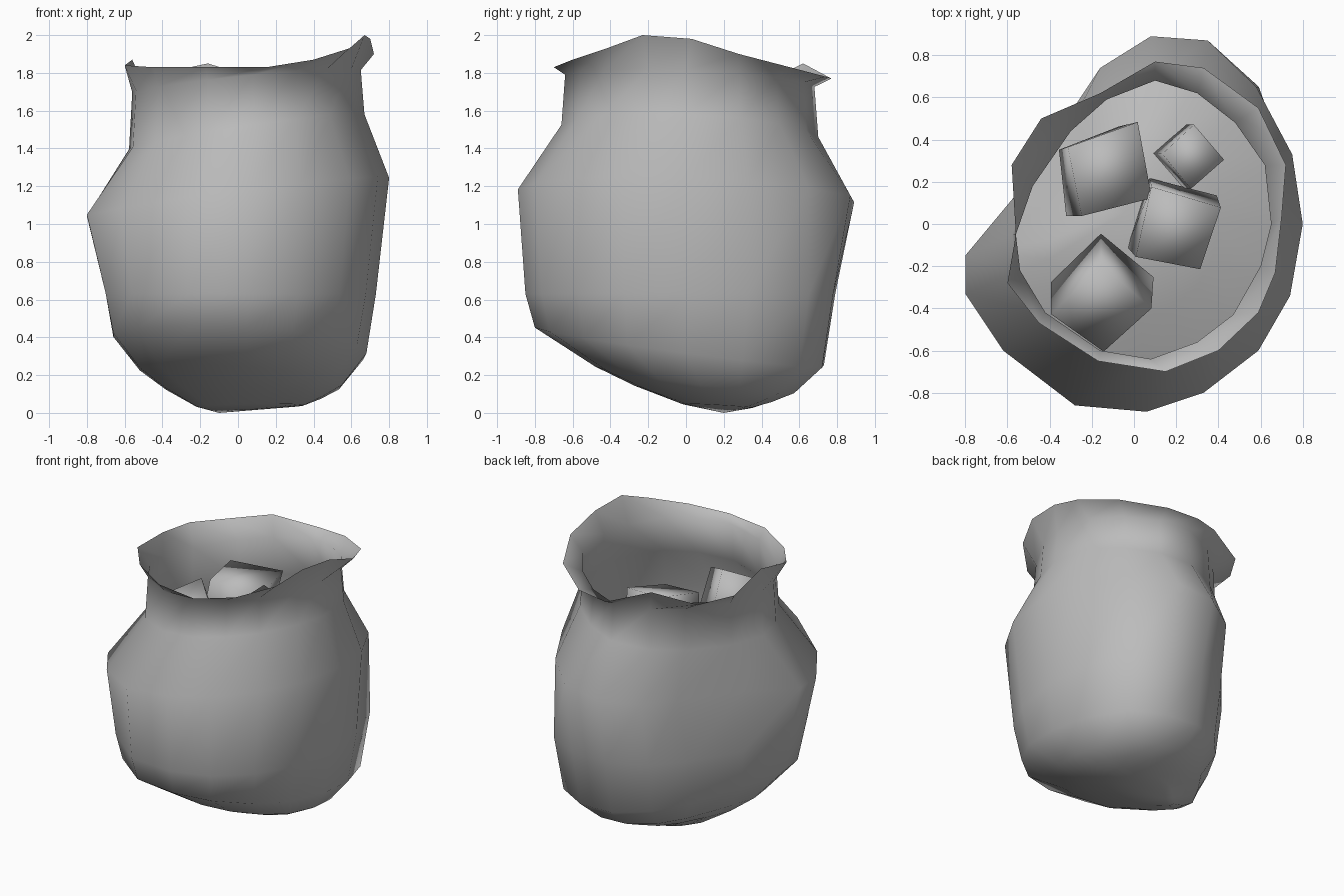
import bpy, bmesh
from mathutils import Vector, Matrix, Euler

if "Cube" in bpy.data.objects:
    bpy.data.objects.remove(bpy.data.objects["Cube"])

grey = bpy.data.materials.new("plain_grey")
grey.use_nodes = True
grey.diffuse_color = (0.5, 0.5, 0.5, 1)
grey.node_tree.nodes["Principled BSDF"].inputs["Base Color"].default_value = (0.5, 0.5, 0.5, 1)

# Plan outlines, counterclockwise from +x
BASE = [(.68, 0), (.66, .3), (.55, .6), (.33, .72), (.08, .73), (-.16, .62), (-.33, .43), (-.52, .12),
        (-.66, -.15), (-.66, -.32), (-.53, -.55), (-.25, -.78), (.05, -.8), (.29, -.72), (.5, -.54), (.63, -.31)]
WAIST = [(.8, 0), (.75, .33), (.58, .65), (.35, .87), (.08, .89), (-.16, .74), (-.3, .53), (-.55, .15),
         (-.8, -.15), (-.8, -.33), (-.62, -.6), (-.28, -.86), (.06, -.89), (.33, -.8), (.59, -.6), (.74, -.34)]
NECK = [(.65, 0), (.62, .28), (.48, .48), (.3, .62), (.1, .68), (-.13, .59), (-.3, .44), (-.48, .18),
        (-.56, -.05), (-.54, -.22), (-.42, -.42), (-.16, -.6), (.08, -.64), (.3, -.56), (.47, -.43), (.6, -.2)]
RIM = [(.7, .03, 1.98), (.72, .28, 1.9), (.59, .55, 1.83), (.33, .74, 1.78), (.1, .77, 1.77),
       (-.16, .62, 1.85), (-.44, .5, 1.79), (-.58, .28, 1.81), (-.56, -.05, 1.87), (-.6, -.28, 1.84),
       (-.45, -.47, 1.83), (-.17, -.65, 1.83), (.15, -.7, 1.83), (.4, -.6, 1.87), (.59, -.42, 1.93),
       (.67, -.23, 2.0)]


def ring(outline, plane, scale=1.0):
    """Outline scaled and laid on a tilted plane: z = a + b*x + c*y."""
    a, b, c = plane
    return [Vector((x * scale, y * scale, a + b * x * scale + c * y * scale)) for x, y in outline]


def fit(outline, x0, x1, y0, y1):
    """Outline stretched to fill a box."""
    xs, ys = [p[0] for p in outline], [p[1] for p in outline]
    return [(x0 + (x - min(xs)) / (max(xs) - min(xs)) * (x1 - x0),
             y0 + (y - min(ys)) / (max(ys) - min(ys)) * (y1 - y0)) for x, y in outline]


def finish(name, bm):
    mesh = bpy.data.meshes.new(name)
    bm.to_mesh(mesh)
    bm.free()
    mesh.materials.append(grey)
    mesh.shade_smooth()
    obj = bpy.data.objects.new(name, mesh)
    bpy.context.collection.objects.link(obj)


def loft(name, rings, base=None, top=None):
    """Skin the rings upwards, closing an end with a fan to a point."""
    bm = bmesh.new()
    loops = [[bm.verts.new(p) for p in r] for r in rings]
    n = len(loops[0])
    for a, b in zip(loops, loops[1:]):
        for i in range(n):
            j = (i + 1) % n
            bm.faces.new((a[i], a[j], b[j], b[i]))
    if base:
        tip = bm.verts.new(base)
        for i in range(n):
            bm.faces.new((tip, loops[0][(i + 1) % n], loops[0][i]))
    if top:
        tip = bm.verts.new(top)
        for i in range(n):
            bm.faces.new((tip, loops[-1][i], loops[-1][(i + 1) % n]))
    finish(name, bm)


# Sack: one open skin from the base up to the flared lip
loft("sack", [
    ring(fit(BASE, -.22, .35, -.02, .35), (.045, .02, -.06)),
    ring(fit(BASE, -.38, .45, -.27, .46), (.115, -.03, -.11)),
    ring(fit(BASE, -.52, .55, -.48, .58), (.19, -.06, -.12)),
    ring(BASE, (.35, -.05, -.13)),
    ring(fit(BASE, -.7, .73, -.85, .79), (.63, 0, 0)),
    ring(WAIST, (1.14, .13, -.04)),
    ring(NECK, (1.48, .15, -.05), 1.03),
    ring(NECK, (1.75, .1, -.05)),
    [Vector(p) for p in RIM],
], base=(-.1, .2, 0))

# Domed heap filling the sack
loft("heap", [
    ring(WAIST, (.95, .05, 0), .93),
    ring(WAIST, (1.15, -.05, .05), .5),
], top=(-.05, .05, 1.25))


# Chunks: lumpy cubes with every corner nudged
def chunk(name, centre, size, turn, nudges):
    bm = bmesh.new()
    bmesh.ops.create_cube(bm, size=1)
    for v, push in zip(bm.verts, nudges):
        v.co *= push
    m = Matrix.LocRotScale(Vector(centre), Euler(turn), Vector(size))
    bmesh.ops.transform(bm, matrix=m, verts=bm.verts)
    finish(name, bm)


chunk("chunk_back_right", (-.16, .25, 1.38), (.35, .35, .36), (.05, .2, .25), (1, 1, .8, .9, .9, 1, 1, 1.1))
chunk("chunk_back_left", (.26, .32, 1.29), (.21, .22, .24), (.1, .1, .72), (1, 1, 1, .95, 1, 1, 1, 1))
chunk("chunk_centre", (.2, -.01, 1.35), (.33, .33, .34), (.15, .1, -.25), (1.1, 1, 1, 1.1, 1.1, .9, 1, 1))
chunk("chunk_front", (-.15, -.34, 1.43), (.35, .34, .34), (.33, -.33, .77), (.9, .9, 1, 1, 1, .95, 1, 1.05))
